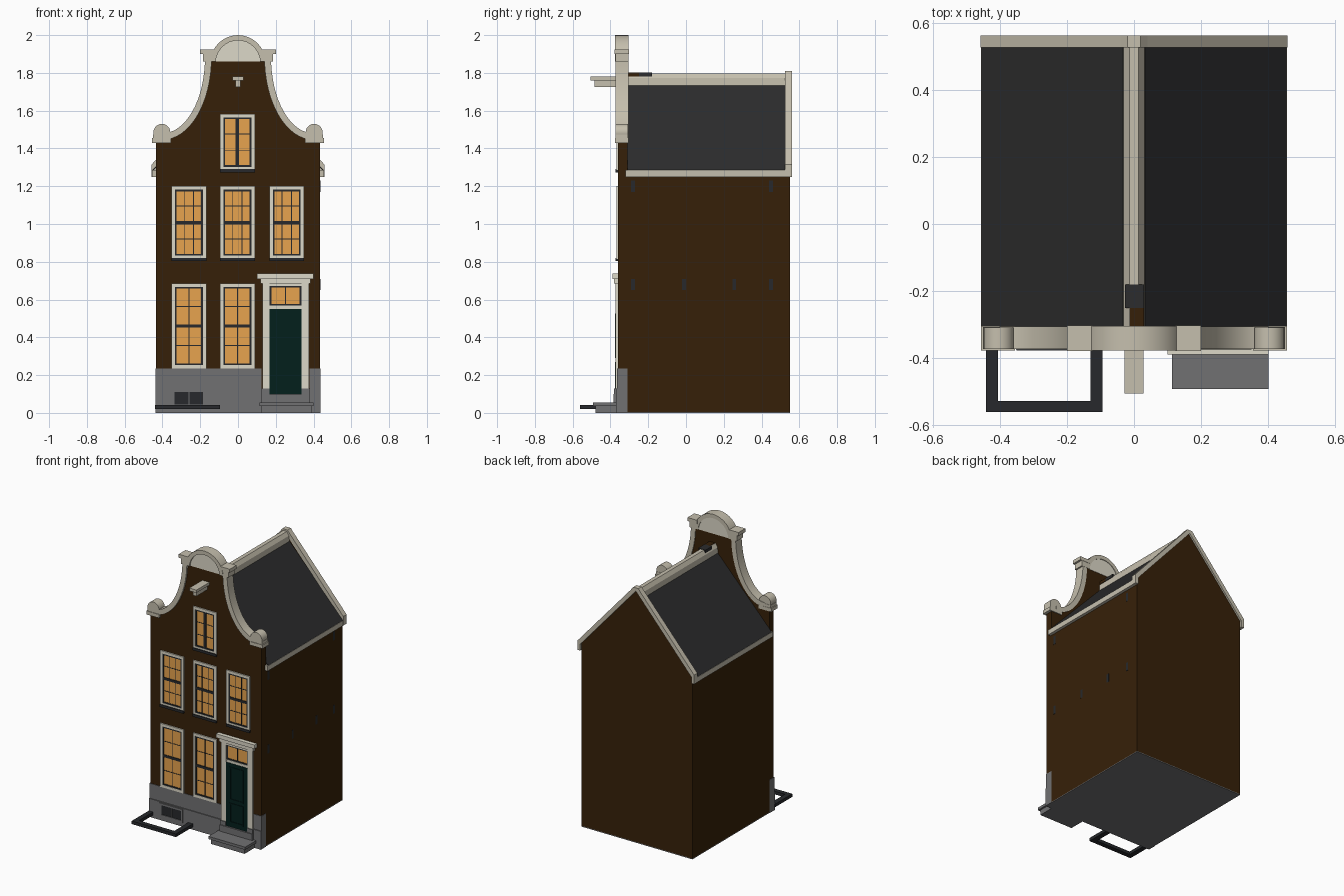
import bpy, bmesh
from math import sin, cos, pi, radians

default = bpy.data.objects.get("Cube")
if default:
    bpy.data.objects.remove(default, do_unlink=True)


def material(name, r, g, b):
    mat = bpy.data.materials.new(name)
    mat.use_nodes = True
    mat.diffuse_color = (r, g, b, 1)
    shader = next(n for n in mat.node_tree.nodes if n.type == 'BSDF_PRINCIPLED')
    shader.inputs["Base Color"].default_value = (r, g, b, 1)
    shader.inputs["Roughness"].default_value = 0.8
    return mat


BRICK = material("brown brick", .037, .0145, .0025)
CREAM = material("cream stone", .56, .52, .42)
PAINT = material("pale cream paint", .72, .69, .58)
SLATE = material("dark slate", .025, .025, .026)
STONE = material("grey stone", .165, .165, .17)
IRON = material("dark iron", .02, .022, .025)
GREEN = material("door green", .001, .014, .012)
GLASS = material("lit amber glass", .82, .38, .08)

WALL, FRONT, INNER, BACK = .435, -.36, -.31, .55


def finish(name, bm, mat, smooth=False):
    bmesh.ops.recalc_face_normals(bm, faces=bm.faces)
    mesh = bpy.data.meshes.new(name)
    bm.to_mesh(mesh)
    bm.free()
    mesh.materials.append(mat)
    obj = bpy.data.objects.new(name, mesh)
    bpy.context.collection.objects.link(obj)
    if smooth:
        bpy.ops.object.select_all(action='DESELECT')
        obj.select_set(True)
        bpy.context.view_layer.objects.active = obj
        bpy.ops.object.shade_smooth_by_angle(angle=radians(30))
    return obj


def boxes(name, mat, parts):
    """Boxes given as (x0, x1, y0, y1, z0, z1), joined in one object."""
    bm = bmesh.new()
    for x0, x1, y0, y1, z0, z1 in parts:
        verts = bmesh.ops.create_cube(bm, size=1)["verts"]
        for v in verts:
            v.co = (x1 if v.co.x > 0 else x0, y1 if v.co.y > 0 else y0,
                    z1 if v.co.z > 0 else z0)
    return finish(name, bm, mat)


def prism(name, mat, profile, y0, y1, smooth=False):
    """Extrude an x-z profile from y0 to y1."""
    bm = bmesh.new()
    face = bm.faces.new([bm.verts.new((x, y0, z)) for x, z in profile])
    new = bmesh.ops.extrude_face_region(bm, geom=[face])["geom"]
    for v in new:
        if isinstance(v, bmesh.types.BMVert):
            v.co.y = y1
    bmesh.ops.triangulate(bm, faces=[f for f in bm.faces if len(f.verts) > 4])
    return finish(name, bm, mat, smooth)


def arc(cx, cz, rx, rz, start, end, steps=16):
    angles = [radians(start + (end - start) * i / steps) for i in range(steps + 1)]
    return [(cx + rx * cos(a), cz + rz * sin(a)) for a in angles]


def flip(points):
    return [(-x, z) for x, z in reversed(points)]


def ring(x0, x1, z0, z1, width, y0, y1):
    """Four bars framing a rectangle."""
    return [(x0, x0 + width, y0, y1, z0, z1), (x1 - width, x1, y0, y1, z0, z1),
            (x0 + width, x1 - width, y0, y1, z0, z0 + width),
            (x0 + width, x1 - width, y0, y1, z1 - width, z1)]


# House body, rear gable wall, floor and roof
gable = [(WALL, .006), (WALL, 1.275), (0, 1.745)]
prism("house_body", BRICK, gable + flip(gable[:2]), INNER, .53)
rear = [(WALL, .006), (WALL, 1.295), (0, 1.787)]
prism("rear_wall", BRICK, rear + flip(rear[:2]), .53, BACK)
boxes("floor", STONE, [(-WALL, WALL, FRONT, BACK, 0, .006)])
slope = [(.455, 1.285), (0, 1.767), (0, 1.757), (.455, 1.275)]
rake = [(.457, 1.25), (.457, 1.315), (.04, 1.785), (.02, 1.81)]
rake_under = [(.435, 1.25), (.435, 1.295), (0, 1.787)]
for side, turn in (("left", list), ("right", flip)):
    prism(side + "_roof_slope", SLATE, turn(slope), INNER, .53)
    prism(side + "_rear_coping", CREAM,
          turn(rake + [(0, 1.81)] + rake_under[::-1]), .525, .562)
boxes("eave_boards", CREAM, [(x, x + .025, INNER - .01, BACK, 1.25, 1.286)
                             for x in (-.456, .431)])
cap = [(.033, 1.725), (.031, 1.772), (.014, 1.798)]
prism("ridge_cap", CREAM, cap + flip(cap), INNER, .53)
boxes("ridge_slate_patch", SLATE, [(-.027, .03, -.25, -.18, 1.78, 1.801)])
boxes("ridge_brick_patch", BRICK, [(-.012, .03, -.305, -.25, 1.78, 1.801)])

# Front wall with a concave curved gable
GX, GZ = .40, 1.88


def sweep(inset):
    return arc(GX, GZ, .225 + inset, .40 + inset, 270, 180)


edge = [(WALL, .006), (WALL, 1.45)] + sweep(.015)
prism("front_wall", BRICK, edge + flip(edge), FRONT, INNER)
for side, turn in (("left", list), ("right", flip)):
    prism(side + "_gable_coping", CREAM, turn(sweep(0) + sweep(.035)[::-1]),
          -.372, -.305, True)
    prism(side + "_shoulder_scroll", CREAM, turn(arc(.403, 1.485, .045, .045, 0, 345, 23)),
          -.372, -.308, True)
shoulders, heads = [], []
for s in (-1, 1):
    shoulders += [(s * .405 - .05, s * .405 + .05, -.376, -.304, 1.43, 1.455),
                  (s * .405 - .044, s * .405 + .044, -.372, -.306, 1.455, 1.475)]
    heads += [(s * .162 - .038, s * .162 + .038, -.378, -.302, 1.9, 1.925),
              (s * .158 - .028, s * .158 + .028, -.374, -.304, 1.86, 1.9)]
boxes("shoulder_ledges", CREAM, shoulders)
boxes("gable_head_blocks", CREAM, heads)
prism("gable_head_panel", PAINT, arc(0, 1.86, .135, .13, 0, 180), -.365, INNER + .002, True)
prism("gable_head_arch", CREAM, arc(0, 1.854, .146, .146, 3, 177)
      + arc(0, 1.854, .118, .118, 177, 3), -.376, -.304, True)

# Hoist beam
boxes("hoist_beam", CREAM, [(-.028, .028, -.505, FRONT, 1.76, 1.78),
                            (-.014, .014, -.485, FRONT, 1.725, 1.76)])


# Windows: amber glass behind dark sashes, inside a painted frame
def sash(x0, x1, z0, z1, cols, rows):
    bars = ring(x0, x1, z0, z1, .009, FRONT, FRONT - .007)
    for i in range(1, cols):
        x = x0 + (x1 - x0) * i / cols
        bars.append((x - .002, x + .002, FRONT - .005, FRONT, z0, z1))
    for i in range(1, rows):
        z = z0 + (z1 - z0) * i / rows
        bars.append((x0, x1, FRONT - .005, FRONT, z - .002, z + .002))
    return bars


def window(name, x, z0, z1, cols, split, rows=2, sill=True):
    half, rim = .092, .018
    x0, x1, b, t = x - half + rim, x + half - rim, z0 + rim, z1 - rim
    mid = (b + t) / 2
    boxes(name + "_frame", PAINT,
          ring(x - half, x + half, z0, z1, rim, FRONT - .009, FRONT + .005))
    boxes(name + "_glass", GLASS, [(x0, x1, FRONT - .003, FRONT, b, t)])
    if split == "leaves":
        bars = sash(x0, x, b, t, cols, rows) + sash(x, x1, b, t, cols, rows)
    else:
        bars = sash(x0, x1, b, mid, cols, rows) + sash(x0, x1, mid, t, cols, rows)
    boxes(name + "_sashes", IRON, bars)
    if sill:
        boxes(name + "_sill", IRON,
              [(x - half, x + half, FRONT - .014, FRONT, z0 - .012, z0 + .006)])


LEFT_BAY, MIDDLE, RIGHT_BAY = -.26, -.003, .258
for label, x in (("right", LEFT_BAY), ("middle", MIDDLE)):
    window("ground_" + label + "_window", x, .235, .685, 2, "stacked", sill=False)
for label, x in (("right", LEFT_BAY), ("middle", MIDDLE), ("left", RIGHT_BAY)):
    window("upper_" + label + "_window", x, .815, 1.2, 3, "stacked")
window("attic_window", MIDDLE, 1.285, 1.582, 1, "leaves", rows=3)

# Stone plinth with cellar window
boxes("plinth", STONE, [(-.438, .125, -.364, INNER, .13, .235),
                        (.378, .438, -.364, INNER, .13, .235),
                        (-.438, .438, -.37, INNER, 0, .13)])
boxes("cellar_frame", STONE, ring(-.35, -.17, .03, .125, .014, -.377, -.365))
boxes("cellar_opening", IRON, [(-.336, -.184, -.373, -.365, .044, .111)])
boxes("cellar_mullion", STONE, [(-.262, -.256, -.376, -.37, .044, .111)])

# Doorway
boxes("door_surround", PAINT, [(.13, .168, -.374, FRONT, .13, .69),
                               (.335, .375, -.374, FRONT, .13, .69),
                               (.168, .335, -.37, FRONT, .55, .568),
                               (.168, .335, -.372, FRONT, .672, .69)])
boxes("door_cornice", PAINT, [(.118, .385, -.38, FRONT, .685, .71),
                              (.1, .4, -.388, FRONT, .71, .738)])
boxes("door", GREEN, [(.168, .335, -.373, FRONT, .1, .55)])
boxes("door_panels", GREEN, ring(.195, .305, .13, .27, .01, -.377, FRONT)
      + ring(.195, .305, .29, .525, .01, -.377, FRONT))
boxes("transom_glass", GLASS, [(.168, .335, -.363, FRONT, .568, .672)])
boxes("transom_bars", IRON, sash(.168, .335, .568, .672, 2, 1))
boxes("door_threshold", STONE, [(.125, .38, -.385, FRONT, .05, .1),
                                (.125, .168, -.38, FRONT, .1, .13),
                                (.335, .38, -.38, FRONT, .1, .13)])
boxes("door_step", STONE, [(.125, .388, -.48, FRONT, 0, .036),
                           (.113, .4, -.492, FRONT, .036, .055)])

# Cellar well kerb on the pavement
boxes("well_kerb", IRON, [(-.44, -.405, -.56, -.365, .02, .042),
                          (-.13, -.094, -.56, -.365, .02, .042),
                          (-.405, -.13, -.56, -.527, .02, .042)])

# Flush iron wall anchors on the left side wall
anchors = []
for z, spots in ((.68, (-.28, -.01, .255, .45)), (1.2, (-.28, .45))):
    anchors += [(WALL - .01, WALL + .001, y - .01, y + .01, z - .03, z + .03)
                for y in spots]
boxes("wall_anchors", IRON, anchors)
